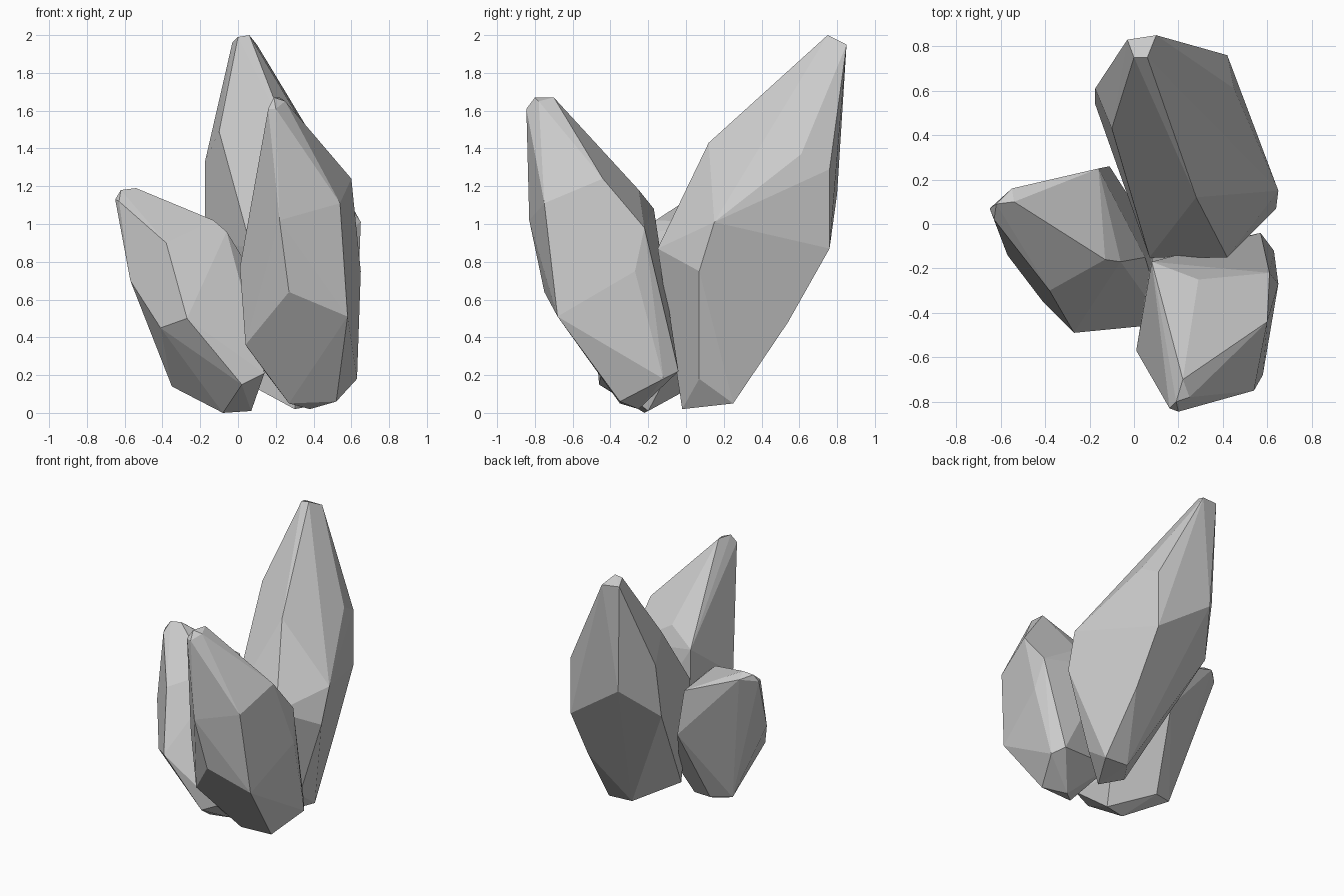
import bpy, bmesh, math


def crystal(name, *rings):
    """Wrap a convex faceted skin around rings of corners, from tip to foot."""
    bm = bmesh.new()
    for ring in rings:
        for corner in ring:
            bm.verts.new(corner)
    hull = bmesh.ops.convex_hull(bm, input=bm.verts[:])
    loose = {g for g in hull["geom_interior"] + hull["geom_unused"]
             if isinstance(g, bmesh.types.BMVert)}
    bmesh.ops.delete(bm, geom=list(loose), context='VERTS')
    # merge almost coplanar triangles into broad cut facets
    bmesh.ops.dissolve_limit(bm, angle_limit=math.radians(4),
                             verts=bm.verts[:], edges=bm.edges[:])
    bmesh.ops.recalc_face_normals(bm, faces=bm.faces[:])
    mesh = bpy.data.meshes.new(name)
    bm.to_mesh(mesh)
    bm.free()
    obj = bpy.data.objects.new(name, mesh)
    bpy.context.collection.objects.link(obj)
    return obj


# Tall crystal leaning to the back
tip = [(-.03, .83, 1.96), (.10, .85, 1.95), (.06, .75, 2.0), (0, .75, 1.99)]
shoulder = [(-.10, .43, 1.49), (-.175, .61, 1.33), (.28, .12, 1.43),
            (.45, .61, 1.37), (.42, .76, 1.29)]
belly = [(.65, .15, 1.01), (.64, .07, .75), (.42, -.15, .87), (.07, -.15, .87),
         (-.175, .54, .92), (0, .80, 1.16), (.42, .76, .87)]
foot = [(.43, .54, .48), (.46, .25, .05), (.27, .25, .06), (.46, .07, .18),
        (.32, -.05, .22), (.30, -.02, .02), (.06, -.03, .15)]
crystal("tall_back_crystal", tip, shoulder, belly, foot)

# Medium crystal leaning to the front
tip = [(.16, -.83, 1.61), (.20, -.845, 1.61), (.25, -.78, 1.65),
       (.19, -.80, 1.67), (.22, -.70, 1.67)]
shoulder = [(.54, -.75, 1.11), (.60, -.44, 1.24), (.29, -.25, 1.18),
            (.08, -.17, 1.08), (.22, -.83, 1.02)]
belly = [(.58, -.68, .51), (.27, -.75, .64), (.01, -.57, .77), (.04, -.55, .36),
         (.61, -.22, .98), (.65, -.27, .75)]
foot = [(.27, -.35, .05), (.52, -.35, .06), (.63, -.12, .18), (.38, -.25, .02),
        (.57, -.04, .22), (.08, -.15, .3)]
crystal("medium_front_crystal", tip, shoulder, belly, foot)

# Short crystal leaning to the left
tip = [(-.65, .07, 1.13), (-.63, .02, 1.12), (-.62, .09, 1.18),
       (-.54, .10, 1.19), (-.55, .16, 1.15)]
shoulder = [(-.38, -.30, .90), (-.13, -.16, 1.02), (-.06, -.17, .96),
            (-.16, .25, 1.0)]
belly = [(-.57, -.14, .70), (-.41, -.35, .45), (-.27, -.49, .50),
         (.05, -.15, .78), (-.11, .26, .66)]
foot = [(-.35, -.05, .14), (-.20, 0, .12), (-.08, -.22, 0), (.07, -.20, .01),
        (.02, -.46, .15), (.14, -.45, .21), (.12, -.1, .2)]
crystal("short_left_crystal", tip, shoulder, belly, foot)
